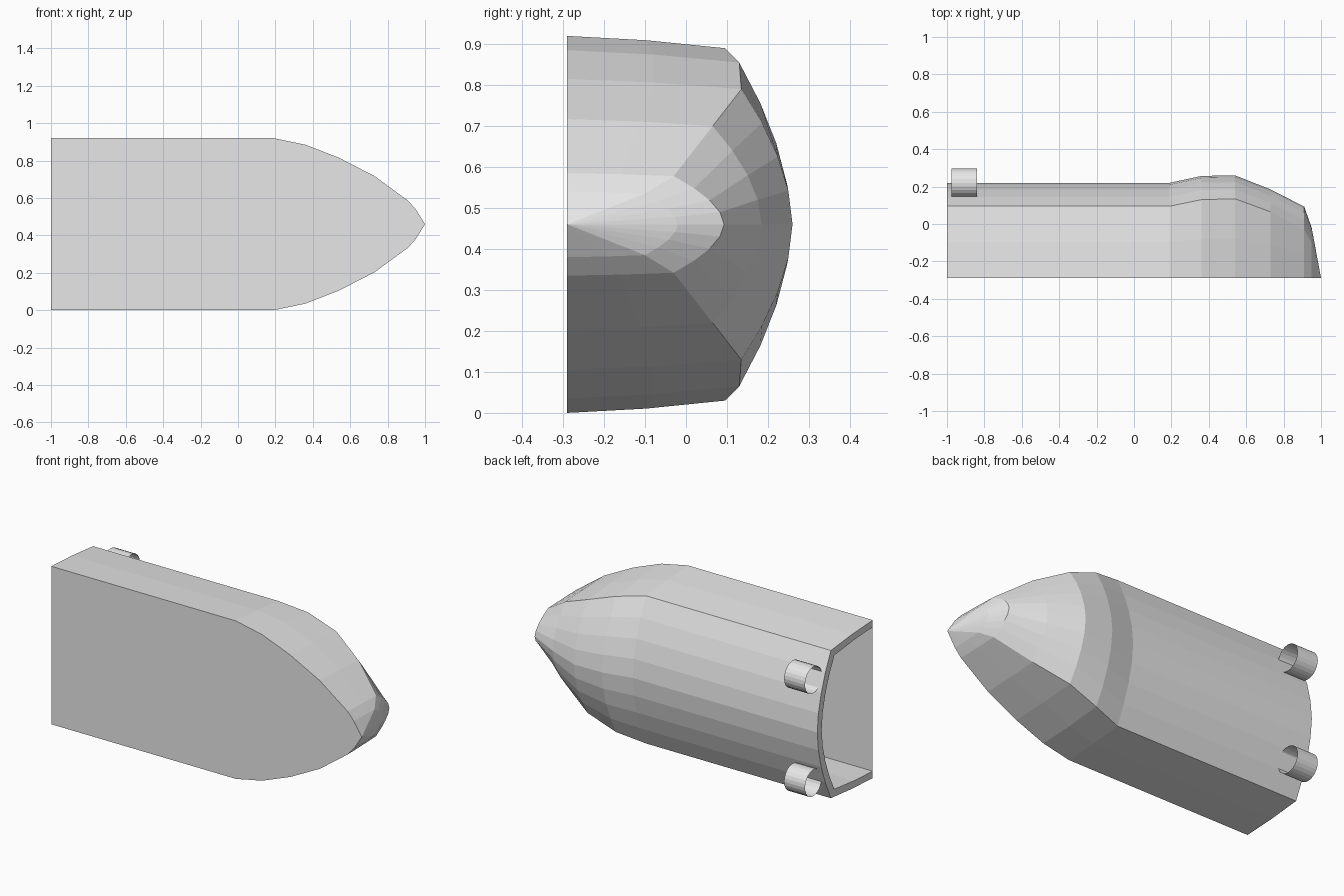
import bpy, bmesh, math

if "Cube" in bpy.data.objects:
    bpy.data.objects.remove(bpy.data.objects["Cube"])

DECK_Y, MID_Z = -0.29, 0.46
# x, deck half width, chine half width, chine y, keel y
STATIONS = [
    (-1.00, 0.46, 0.43, 0.095, 0.22),
    (0.19, 0.46, 0.43, 0.095, 0.22),
    (0.36, 0.425, 0.395, 0.13, 0.257),
    (0.54, 0.355, 0.33, 0.135, 0.26),
    (0.73, 0.257, 0.24, 0.065, 0.185),
    (0.91, 0.125, 0.118, -0.03, 0.093),
    (0.95, 0.08, 0.075, -0.10, -0.02),
]

grey = bpy.data.materials.new("light_grey")
grey.diffuse_color = (0.8, 0.8, 0.8, 1)
grey.use_nodes = True
grey.node_tree.nodes["Principled BSDF"].inputs["Base Color"].default_value = grey.diffuse_color


def make_object(name, bm):
    mesh = bpy.data.meshes.new(name)
    bm.to_mesh(mesh)
    bm.free()
    mesh.materials.append(grey)
    obj = bpy.data.objects.new(name, mesh)
    bpy.context.collection.objects.link(obj)
    return obj


def section(x, deck_w, chine_w, chine_y, keel_y, t=0.0):
    """Cross-section from upper deck edge round the keel to lower deck edge."""
    deck_w, chine_w, chine_y, keel_y = deck_w - t, chine_w - t, chine_y - t * 0.8, keel_y - t
    half = [(DECK_Y, deck_w), ((DECK_Y + chine_y) / 2, deck_w * 0.65 + chine_w * 0.35)]
    for s in (1, 0.75, 0.5, 0.25):
        half.append((chine_y + (keel_y - chine_y) * (1 - s ** 1.8), chine_w * s))
    points = half + [(keel_y, 0)] + [(y, -w) for y, w in reversed(half)]
    return [(x, y, MID_Z + w) for y, w in points]


def loft(bm, rows, flip=False):
    rings = [[bm.verts.new(p) for p in row] for row in rows]
    for a, b in zip(rings, rings[1:]):
        for i in range(len(a) - 1):
            quad = [a[i], b[i], b[i + 1], a[i + 1]]
            bm.faces.new(quad[::-1] if flip else quad)
    return rings


# Hull: outer skin closed to a pointed bow, inner skin, and stern rim
bm = bmesh.new()
outer = loft(bm, [section(*s) for s in STATIONS])
tip = bm.verts.new((1.0, DECK_Y, MID_Z))
last = outer[-1]
for i in range(len(last) - 1):
    bm.faces.new((last[i], tip, last[i + 1]))
inner = loft(bm, [section(*s, t=0.04) for s in STATIONS[:5]], flip=True)
for i in range(len(last) - 1):
    bm.faces.new((outer[0][i], outer[0][i + 1], inner[0][i + 1], inner[0][i]))
make_object("hull", bm)

# Deck: one flat sheet closing the front
bm = bmesh.new()
upper = [(s[0], DECK_Y, MID_Z + s[1]) for s in STATIONS]
lower = [(s[0], DECK_Y, MID_Z - s[1]) for s in STATIONS]
outline = lower + [(1.0, DECK_Y, MID_Z)] + upper[::-1]
bm.faces.new([bm.verts.new(p) for p in outline])
make_object("deck", bm)

# Stern tubes: thin open cylinders along the hull
for name, z in (("upper_tube", MID_Z + 0.30), ("lower_tube", MID_Z - 0.30)):
    bm = bmesh.new()
    n, r = 24, 0.077
    rings = [[bm.verts.new((x, 0.22 + r * math.cos(2 * math.pi * i / n),
                            z + r * math.sin(2 * math.pi * i / n))) for i in range(n)]
             for x in (-0.975, -0.84)]
    for i in range(n):
        j = (i + 1) % n
        bm.faces.new((rings[0][i], rings[0][j], rings[1][j], rings[1][i]))
    bmesh.ops.recalc_face_normals(bm, faces=bm.faces)
    make_object(name, bm)
